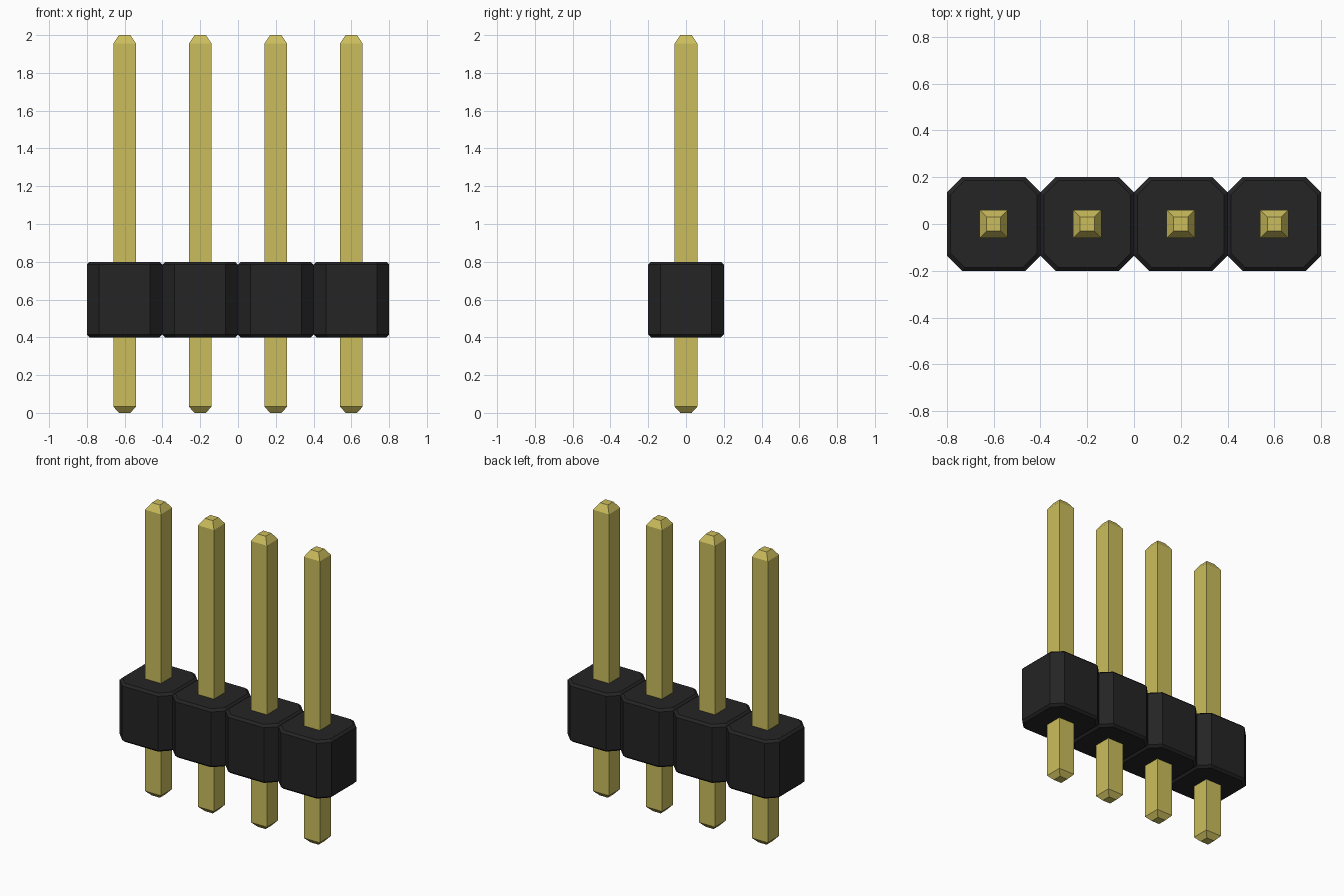
import bpy
import bmesh

cube = bpy.data.objects.get("Cube")
if cube:
    bpy.data.objects.remove(cube, do_unlink=True)


def make_material(name, colour):
    mat = bpy.data.materials.new(name)
    mat.use_nodes = True
    mat.diffuse_color = colour
    mat.node_tree.nodes["Principled BSDF"].inputs["Base Color"].default_value = colour
    return mat


def square_outline(half, cut):
    """Square outline, with its corners cut off when cut is above zero."""
    if not cut:
        return [(half, half), (-half, half), (-half, -half), (half, -half)]
    k = half - cut
    return [(half, k), (k, half), (-k, half), (-half, k),
            (-half, -k), (-k, -half), (k, -half), (half, -k)]


def loft(name, sections, x, mat):
    """Closed solid through stacked sections of (height, half width, corner cut)."""
    bm = bmesh.new()
    rings = [[bm.verts.new((px, py, z)) for px, py in square_outline(half, cut)]
             for z, half, cut in sections]
    count = len(rings[0])
    for low, high in zip(rings, rings[1:]):
        for i in range(count):
            j = (i + 1) % count
            bm.faces.new((low[i], low[j], high[j], high[i]))
    bm.faces.new(rings[0][::-1])
    bm.faces.new(rings[-1])
    bmesh.ops.recalc_face_normals(bm, faces=bm.faces)
    mesh = bpy.data.meshes.new(name)
    bm.to_mesh(mesh)
    bm.free()
    mesh.materials.append(mat)
    obj = bpy.data.objects.new(name, mesh)
    obj.location.x = x
    bpy.context.collection.objects.link(obj)
    return obj


gold = make_material("gold metal", (0.60, 0.51, 0.11, 1))
black = make_material("black plastic", (0.018, 0.018, 0.018, 1))

PITCH = 0.4
PIN_COUNT = 4

# Plastic block with chamfered rims, and square pin with tapered ends
housing = [(0.4, 0.185, 0.06), (0.415, 0.2, 0.065), (0.785, 0.2, 0.065), (0.8, 0.185, 0.06)]
pin = [(0, 0.03, 0), (0.033, 0.06, 0), (1.955, 0.06, 0), (2, 0.03, 0)]

for n in range(PIN_COUNT):
    x = (n - (PIN_COUNT - 1) / 2) * PITCH
    loft(f"housing_block_{n + 1}", housing, x, black)
    loft(f"pin_{n + 1}", pin, x, gold)
